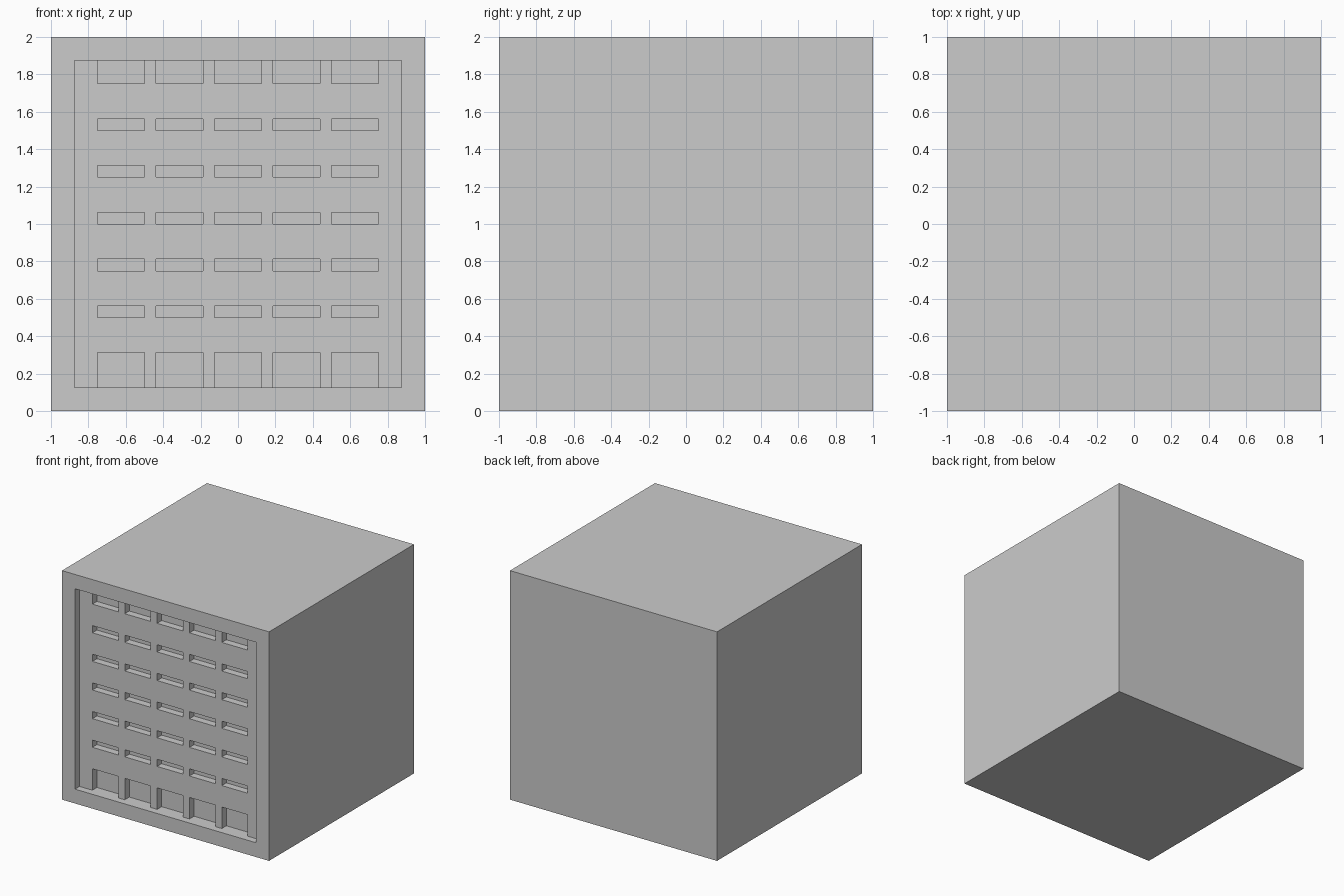
import bpy, bmesh, math
from mathutils import Vector

if "Cube" in bpy.data.objects:
    bpy.data.objects.remove(bpy.data.objects["Cube"])

STEP = 0.0625                      # depth of the recess, and of each slot behind it
COLS = [(-0.75 + 0.3125 * i, -0.5 + 0.3125 * i) for i in range(5)]
ROWS = [(0.125, 0.3125)] + [(0.5 + 0.25 * i, 0.5625 + 0.25 * i) for i in range(5)] + [(1.75, 1.875)]

xs = sorted({-1, -0.875, 0.875, 1} | {v for c in COLS for v in c})
zs = sorted({0, 2} | {v for r in ROWS for v in r})


def in_recess(c):
    return abs(c.x) < 0.875 and 0.125 < c.z < 1.875


def in_slot(c):
    return any(a < c.x < b for a, b in COLS) and any(a < c.z < b for a, b in ROWS)


def push_in(bm, y, test, depth):
    """Sink the front-side faces lying at y that pass the test."""
    bm.normal_update()
    faces = [f for f in bm.faces
             if abs(f.calc_center_median().y - y) < 1e-4
             and abs(f.normal.y) > 0.9 and test(f.calc_center_median())]
    new = bmesh.ops.extrude_face_region(bm, geom=faces)["geom"]
    verts = [g for g in new if isinstance(g, bmesh.types.BMVert)]
    bmesh.ops.translate(bm, verts=verts, vec=(0, depth, 0))
    left = [f for f in faces if f.is_valid]
    if left:
        bmesh.ops.delete(bm, geom=left, context='FACES')


bm = bmesh.new()

# Front face laid out as a grid of panel and slot cells
grid = [[bm.verts.new((x, -1, z)) for x in xs] for z in zs]
for j in range(len(zs) - 1):
    for i in range(len(xs) - 1):
        bm.faces.new((grid[j][i], grid[j][i + 1], grid[j + 1][i + 1], grid[j + 1][i]))

# Solid block behind it
back = bmesh.ops.extrude_face_region(bm, geom=bm.faces[:], use_keep_orig=True)["geom"]
bmesh.ops.translate(bm, verts=[g for g in back if isinstance(g, bmesh.types.BMVert)], vec=(0, 2, 0))
bmesh.ops.recalc_face_normals(bm, faces=bm.faces[:])

# Recessed panel, then the slots sunk into it
push_in(bm, -1, in_recess, STEP)
push_in(bm, -1 + STEP, in_slot, STEP)

# Merge coplanar cells into clean flat faces
bmesh.ops.recalc_face_normals(bm, faces=bm.faces[:])
bmesh.ops.dissolve_limit(bm, angle_limit=math.radians(1), verts=bm.verts[:], edges=bm.edges[:])

mesh = bpy.data.meshes.new("vented_block")
bm.to_mesh(mesh)
bm.free()
bpy.context.collection.objects.link(bpy.data.objects.new("vented_block", mesh))
